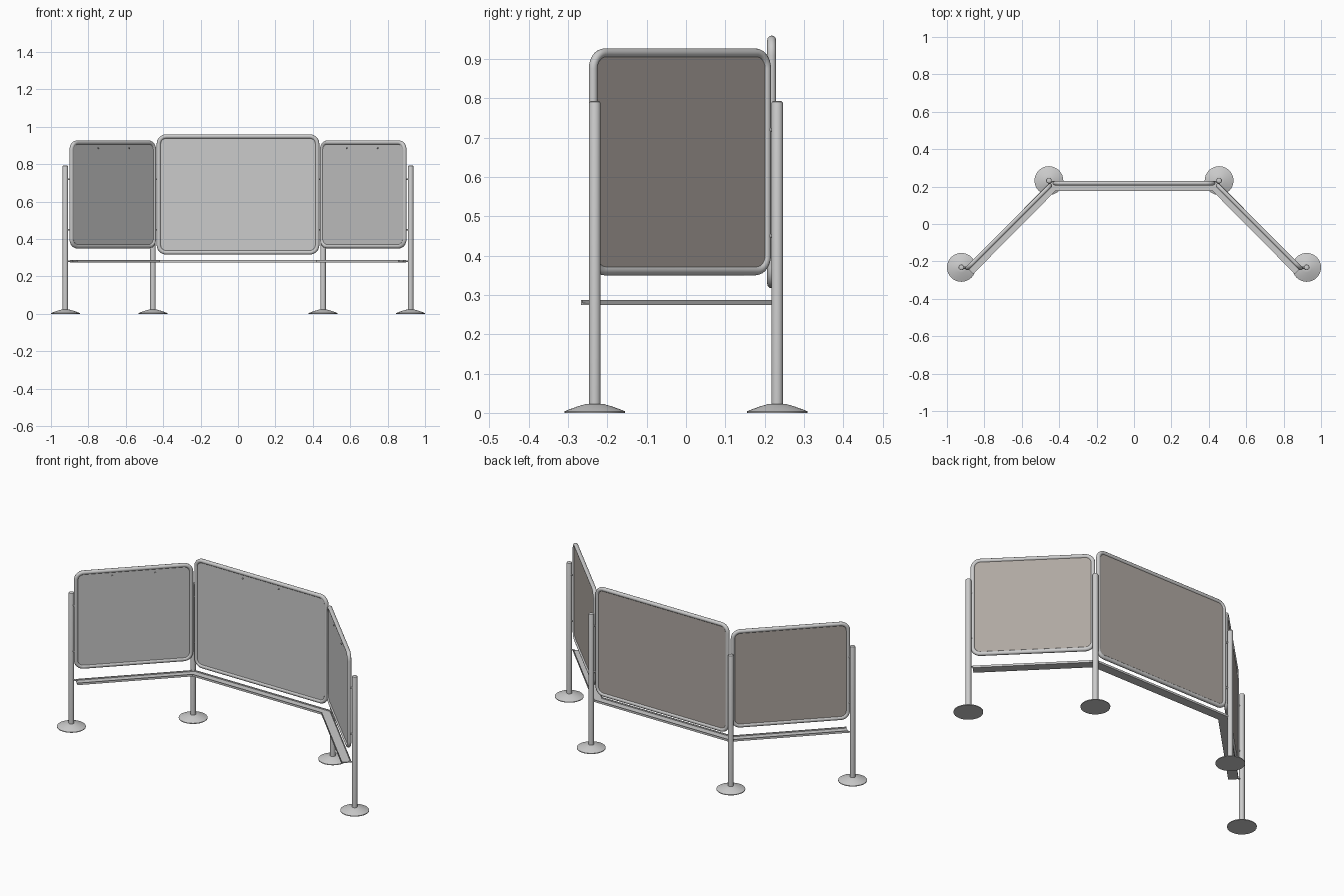
import bpy, bmesh
from math import sin, cos, pi, radians
from mathutils import Vector

if "Cube" in bpy.data.objects:
    bpy.data.objects.remove(bpy.data.objects["Cube"])

brown = bpy.data.materials.new("board_back_brown")
brown.diffuse_color = (0.43, 0.39, 0.36, 1)
brown.use_nodes = True
brown.node_tree.nodes["Principled BSDF"].inputs["Base Color"].default_value = brown.diffuse_color


def make(name, verts, faces, loc=(0, 0, 0), rot=0, mat=None, smooth=True):
    me = bpy.data.meshes.new(name)
    me.from_pydata(verts, [], faces)
    bm = bmesh.new()
    bm.from_mesh(me)
    bmesh.ops.recalc_face_normals(bm, faces=bm.faces)
    bm.to_mesh(me)
    bm.free()
    ob = bpy.data.objects.new(name, me)
    bpy.context.collection.objects.link(ob)
    ob.location = loc
    ob.rotation_euler.z = rot
    if mat:
        me.materials.append(mat)
    if smooth:
        bpy.ops.object.select_all(action='DESELECT')
        ob.select_set(True)
        bpy.context.view_layer.objects.active = ob
        bpy.ops.object.shade_smooth_by_angle(angle=radians(35))
    return ob


def lathe(name, profile, loc, n=32):
    """Closed solid of revolution from (radius, z) points."""
    verts = [(r * cos(2*pi*i/n), r * sin(2*pi*i/n), z) for r, z in profile for i in range(n)]
    faces = [(j*n+i, j*n+(i+1) % n, (j+1)*n+(i+1) % n, (j+1)*n+i)
             for j in range(len(profile)-1) for i in range(n)]
    faces += [tuple(range(n)), tuple(range((len(profile)-1)*n, len(profile)*n))]
    return make(name, verts, faces, loc)


def rounded_rect(w, h, corner, grow=0, seg=8):
    """Rounded rectangle outline in x,z; grow offsets it outwards."""
    pts = []
    for k, (sx, sz) in enumerate(((1, 1), (-1, 1), (-1, -1), (1, -1))):
        for i in range(seg+1):
            t = (k + i/seg) * pi/2
            pts.append((sx*(w/2-corner) + (corner+grow)*cos(t),
                        sz*(h/2-corner) + (corner+grow)*sin(t)))
    return pts


def slab(name, w, h, y0, y1, loc, rot, mat=None):
    p = rounded_rect(w, h, 0.038)
    n = len(p)
    verts = [(x, y, z) for y in (y0, y1) for x, z in p]
    faces = [tuple(range(n)), tuple(range(n, 2*n))]
    faces += [(i, (i+1) % n, n+(i+1) % n, n+i) for i in range(n)]
    make(name, verts, faces, loc, rot, mat)


def rod(name, a, b, r, n=12):
    """Cylinder between two points."""
    a, b = Vector(a), Vector(b)
    q = (b-a).to_track_quat('Z', 'Y')
    verts = [tuple(c + q @ Vector((r*cos(2*pi*i/n), r*sin(2*pi*i/n), 0)))
             for c in (a, b) for i in range(n)]
    faces = [tuple(range(n)), tuple(range(n, 2*n))]
    faces += [(i, (i+1) % n, n+(i+1) % n, n+i) for i in range(n)]
    make(name, verts, faces)


TUBE = 0.0115


def panel(name, w, h, loc, rot):
    # tubular frame (w and h are tube centre-line sizes)
    m = 12
    rings = [rounded_rect(w, h, 0.04, TUBE*cos(2*pi*j/m)) for j in range(m)]
    n = len(rings[0])
    verts = [(x, TUBE*sin(2*pi*j/m), z) for j in range(m) for x, z in rings[j]]
    faces = [(j*n+i, j*n+(i+1) % n, ((j+1) % m)*n+(i+1) % n, ((j+1) % m)*n+i)
             for j in range(m) for i in range(n)]
    make(name + "_frame", verts, faces, loc, rot)
    # front sheet and brown backing
    slab(name + "_board", w-0.004, h-0.004, -0.005, 0.002, loc, rot)
    slab(name + "_backing", w-0.004, h-0.004, 0.002, 0.005, loc, rot, brown)
    # two small pins near the top
    for s in (-1, 1):
        x, z = s*0.117, h/2 - 0.029
        def world(y):
            return (loc[0] + x*cos(rot) - y*sin(rot), loc[1] + x*sin(rot) + y*cos(rot), loc[2]+z)
        rod(name + "_pin", world(-0.004), world(-0.011), 0.004)


panel("centre_panel", 0.847, 0.62, (0, 0.218, 0.6385), 0)
for s, side in ((1, "right"), (-1, "left")):
    panel(side + "_panel", 0.624, 0.554, (s*0.6695, -0.0155, 0.6385), -s*pi/4)

# posts with domed feet
for s, side in ((1, "right"), (-1, "left")):
    for x, y, row in ((0.923, -0.232, "front"), (0.455, 0.232, "back")):
        lathe(f"{side}_{row}_post",
              [(0.015, 0.015), (0.015, 0.787), (0.0135, 0.791), (0.010, 0.793)], (s*x, y, 0))
        lathe(f"{side}_{row}_foot",
              [(0.077, 0), (0.077, 0.004), (0.062, 0.010), (0.045, 0.016),
               (0.028, 0.021), (0.020, 0.023), (0.014, 0.023)], (s*x, y, 0))
    # short clips joining the panel frames and tray to the posts
    for z in (0.45, 0.72):
        rod(side + "_outer_clip", (s*0.889, -0.237, z), (s*0.923, -0.232, z), 0.005)
        rod(side + "_inner_clip", (s*0.45, 0.206, z), (s*0.455, 0.232, z), 0.005)
        rod(side + "_centre_clip", (s*0.4235, 0.218, z), (s*0.455, 0.232, z), 0.005)
    rod(side + "_tray_clip", (s*0.886, -0.232, 0.281), (s*0.923, -0.232, 0.281), 0.004)

# mitred shallow tray under the boards: (offset to the front, height) profile
section = [(-0.0115, 0.275), (0.042, 0.275), (0.042, 0.287), (0.038, 0.287),
           (0.038, 0.280), (-0.0075, 0.280), (-0.0075, 0.287), (-0.0115, 0.287)]
d, t = cos(pi/4), sin(pi/8)/cos(pi/8)
path = [(-0.889, -0.237, d, -d), (-0.438, 0.218, t, -1), (0.438, 0.218, -t, -1), (0.889, -0.237, -d, -d)]
verts = [(x+q*mx, y+q*my, z) for x, y, mx, my in path for q, z in section]
k = len(section)
faces = [(j*k+i, j*k+(i+1) % k, (j+1)*k+(i+1) % k, (j+1)*k+i) for j in range(3) for i in range(k)]
faces += [tuple(range(k)), tuple(range(3*k, 4*k))]
make("tray", verts, faces, smooth=False)
